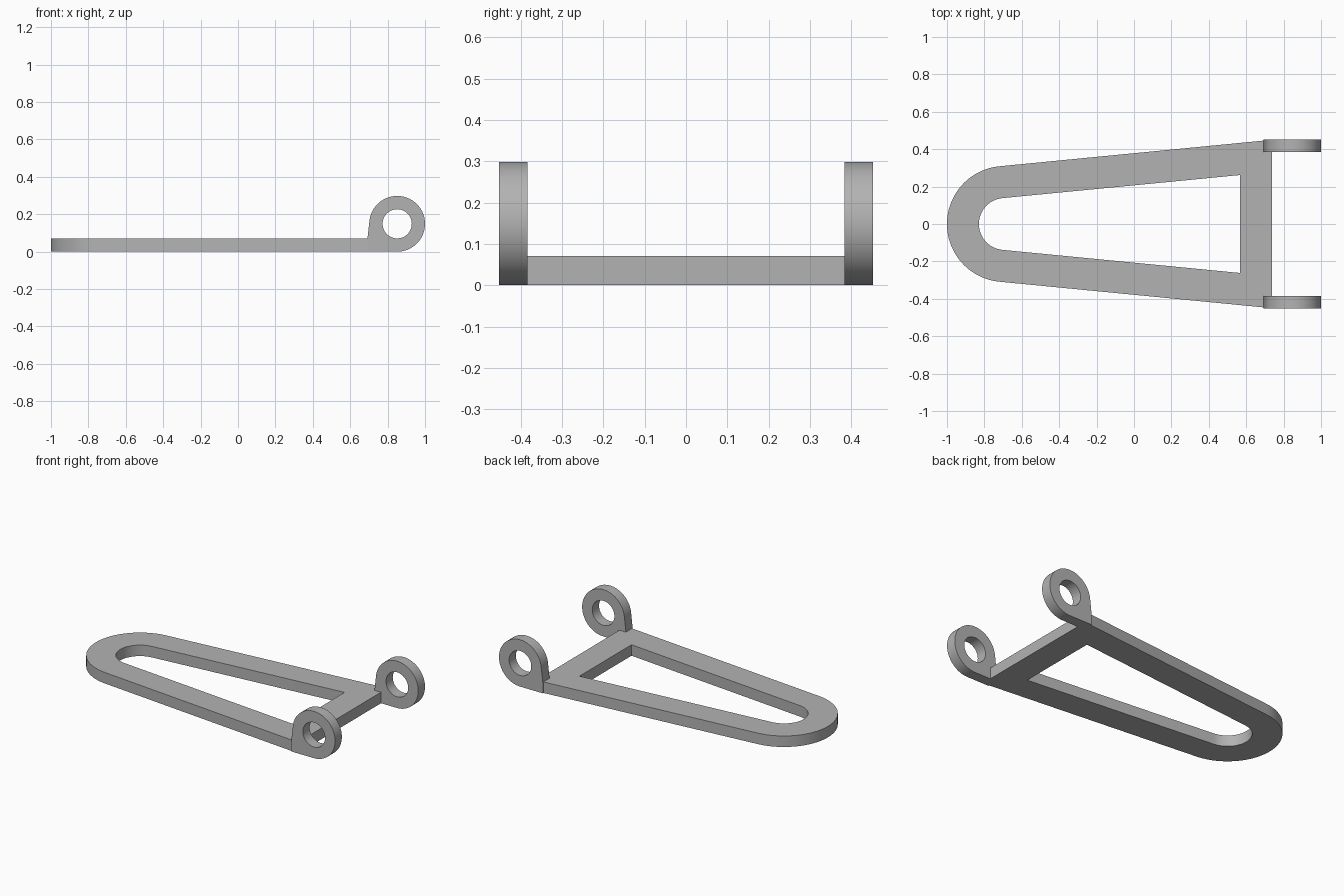
import bpy, bmesh
from math import sin, cos, tan, radians
from mathutils import Matrix

cube = bpy.data.objects.get("Cube")
if cube:
    bpy.data.objects.remove(cube, do_unlink=True)

grey = bpy.data.materials.new("plain grey")
grey.use_nodes = True
grey.diffuse_color = (0.45, 0.45, 0.45, 1)
grey.node_tree.nodes["Principled BSDF"].inputs["Base Color"].default_value = (0.45, 0.45, 0.45, 1)


def arc(cx, cy, r, start, end, steps):
    """Points along an arc, angles in degrees."""
    angles = [radians(start + (end - start) * i / steps) for i in range(steps + 1)]
    return [(cx + r * cos(a), cy + r * sin(a)) for a in angles]


def plate(name, loops, thickness, matrix):
    """Extruded flat plate; loops after the first are holes."""
    curve = bpy.data.curves.new(name + "_profile", "CURVE")
    curve.dimensions = "2D"
    curve.fill_mode = "BOTH"
    curve.extrude = thickness / 2
    for loop in loops:
        spline = curve.splines.new("POLY")
        spline.points.add(len(loop) - 1)
        for point, (x, y) in zip(spline.points, loop):
            point.co = (x, y, 0, 1)
        spline.use_cyclic_u = True
    profile = bpy.data.objects.new(name + "_profile", curve)
    bpy.context.collection.objects.link(profile)
    bpy.context.view_layer.update()
    mesh = bpy.data.meshes.new_from_object(
        profile.evaluated_get(bpy.context.evaluated_depsgraph_get()))
    bpy.data.objects.remove(profile, do_unlink=True)
    bpy.data.curves.remove(curve)

    # Weld caps to walls and put the plate in place
    bm = bmesh.new()
    bm.from_mesh(mesh)
    bmesh.ops.remove_doubles(bm, verts=bm.verts, dist=0.0001)
    bm.transform(matrix)
    bmesh.ops.recalc_face_normals(bm, faces=bm.faces)
    bm.to_mesh(mesh)
    bm.free()
    mesh.name = name
    mesh.materials.clear()
    mesh.materials.append(grey)
    obj = bpy.data.objects.new(name, mesh)
    bpy.context.collection.objects.link(obj)
    bpy.ops.object.select_all(action="DESELECT")
    obj.select_set(True)
    bpy.context.view_layer.objects.active = obj
    bpy.ops.object.shade_smooth_by_angle(angle=radians(30))
    return obj


# Tapered frame: rounded nose, straight arms, crossbar between the lugs
NOSE_X, TAPER = -0.69, 5.55
LUG_IN, LUG_OUT, LUG_X = 0.384, 0.452, 0.692
BAR_X, THICK = 0.738, 0.07


def arm_y(r, x):
    return r / cos(radians(TAPER)) + (x - NOSE_X) * tan(radians(TAPER))


def nose(r):
    return arc(NOSE_X, 0, r, 90 + TAPER, 270 - TAPER, 48)


end_y = arm_y(0.31, LUG_X)
outer = nose(0.31) + [(LUG_X, -end_y), (LUG_X, -LUG_IN), (BAR_X, -LUG_IN),
                      (BAR_X, LUG_IN), (LUG_X, LUG_IN), (LUG_X, end_y)]
slot_x = 0.567
slot_y = arm_y(0.139, slot_x)
slot = nose(0.139) + [(slot_x, -slot_y), (slot_x, slot_y)]
plate("frame", [outer, slot], THICK, Matrix.Translation((0, 0, THICK / 2)))

# Pivot lugs: upright eyes on both sides
eye = (0.851, 0.149)
lug = arc(*eye, 0.149, 175, -90, 64) + [(LUG_X, 0), (LUG_X, THICK)]
hole = arc(*eye, 0.078, 0, 352.5, 47)
upright = Matrix.Rotation(radians(90), 4, "X")
for name, side in (("back_lug", 1), ("front_lug", -1)):
    place = Matrix.Translation((0, side * (LUG_IN + LUG_OUT) / 2, 0))
    plate(name, [lug, hole], LUG_OUT - LUG_IN, place @ upright)
